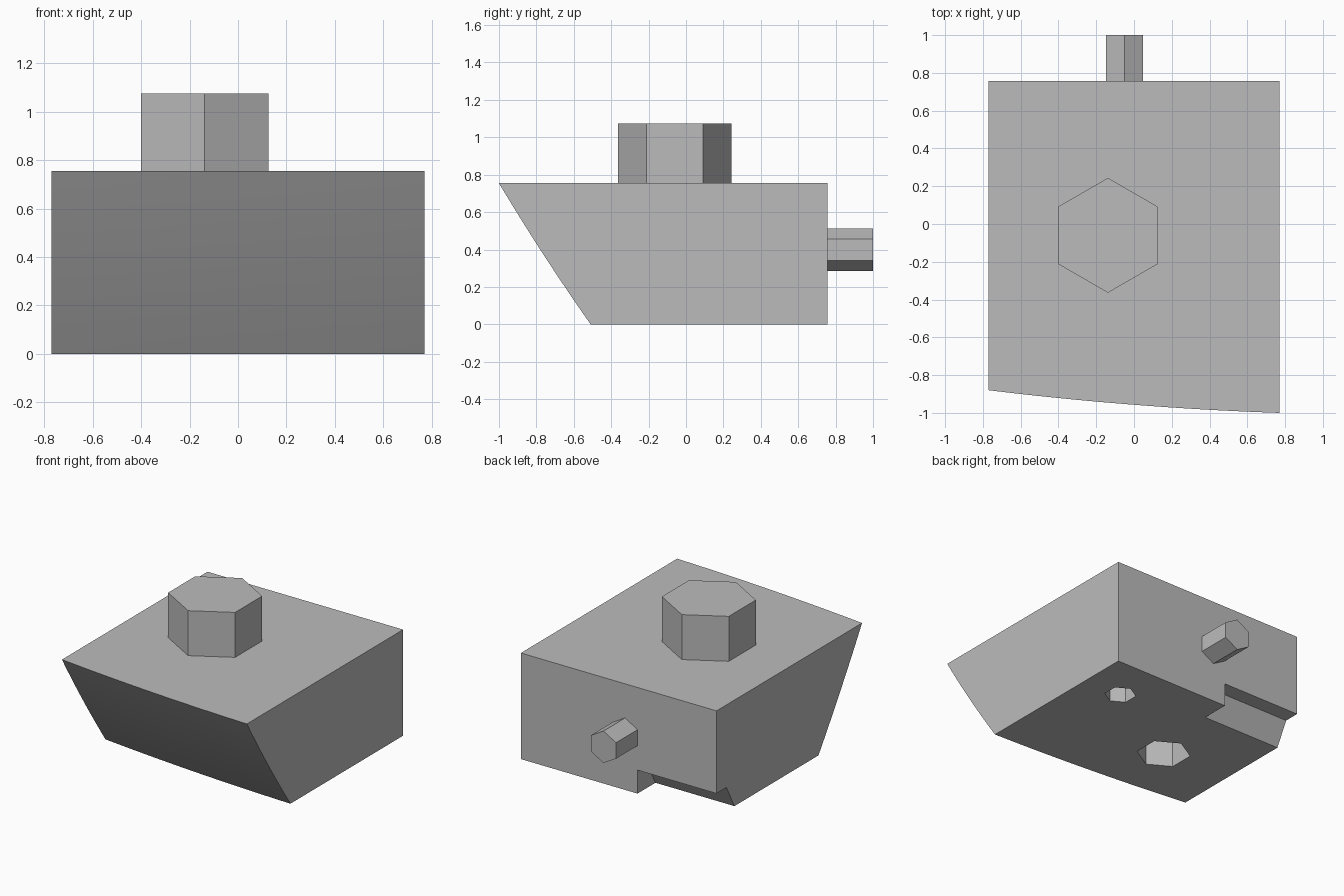
import bpy, bmesh, math
from mathutils import Matrix

cube = bpy.data.objects.get("Cube")
if cube:
    bpy.data.objects.remove(cube, do_unlink=True)

grey = bpy.data.materials.new("plain grey")
grey.use_nodes = True
grey.diffuse_color = (0.5, 0.5, 0.5, 1)
grey.node_tree.nodes["Principled BSDF"].inputs["Base Color"].default_value = (0.5, 0.5, 0.5, 1)


def finish(name, bm):
    bmesh.ops.recalc_face_normals(bm, faces=bm.faces)
    mesh = bpy.data.meshes.new(name)
    bm.to_mesh(mesh)
    bm.free()
    mesh.materials.append(grey)
    obj = bpy.data.objects.new(name, mesh)
    bpy.context.collection.objects.link(obj)
    return obj


def loft(name, rings):
    """Closed solid through a row of matching closed sections."""
    bm = bmesh.new()
    rows = [[bm.verts.new(p) for p in ring] for ring in rings]
    for a, b in zip(rows, rows[1:]):
        for i in range(len(a)):
            k = (i + 1) % len(a)
            bm.faces.new((a[i], a[k], b[k], b[i]))
    bm.faces.new(rows[0])
    bm.faces.new(rows[-1])
    return finish(name, bm)


def hexagon(name, radius, start, end, x, other, along_y=False):
    """Six-sided prism standing on z, or lying along y."""
    bm = bmesh.new()
    bmesh.ops.create_cone(bm, cap_ends=True, segments=6, radius1=radius,
                          radius2=radius, depth=end - start)
    # one corner points along y
    first = max(bm.verts, key=lambda v: v.co.y)
    if abs(first.co.x) > 0.01:
        bm.transform(Matrix.Rotation(math.pi / 6, 4, 'Z'))
    mid = (start + end) / 2
    place = (x, other, mid)
    if along_y:
        bm.transform(Matrix.Rotation(math.pi / 2, 4, 'X'))
        place = (x, mid, other)
    bm.transform(Matrix.Translation(place))
    return finish(name, bm)


# Main body: straight block with a raked, gently bowed front
HALF, BACK, HEIGHT = 0.77, 0.757, 0.755
STEPS_X, STEPS_Z = 24, 12


def front_y(u, t):
    bow = 0.017 * 4 * u * (1 - u) + 0.01 * 4 * t * (1 - t)
    return -0.39 - 0.12 * u - 0.49 * t - bow


sections = []
for i in range(STEPS_X + 1):
    u = i / STEPS_X
    x = -HALF + 2 * HALF * u
    ring = [(x, BACK, HEIGHT), (x, BACK, 0)]
    for j in range(STEPS_Z + 1):
        t = j / STEPS_Z
        ring.append((x, front_y(u, t), HEIGHT * t))
    sections.append(ring)
body = loft("body", sections)

# Merge the strips of the flat sides
bm = bmesh.new()
bm.from_mesh(body.data)
bmesh.ops.dissolve_limit(bm, angle_limit=0.0005, verts=bm.verts, edges=bm.edges)
bm.to_mesh(body.data)
bm.free()

# Notch with a sloped inner wall, and two hexagonal sockets underneath
notch_profile = [(0.497, -0.1), (0.555, 0), (0.645, 0.167), (0.9, 0.167), (0.9, -0.1)]
cutters = [
    loft("notch_cutter", [[(x, y, z) for y, z in notch_profile] for x in (-1, -0.148)]),
    hexagon("small_socket_cutter", 0.104, -0.1, 0.3, 0.473, 0.423),
    hexagon("large_socket_cutter", 0.178, -0.1, 0.3, -0.246, 0.01),
]
bpy.context.view_layer.objects.active = body
for cutter in cutters:
    cutter.hide_render = True
    mod = body.modifiers.new(cutter.name, 'BOOLEAN')
    mod.operation = 'DIFFERENCE'
    mod.solver = 'EXACT'
    mod.object = cutter
    bpy.ops.object.modifier_apply(modifier=mod.name)
    bpy.data.objects.remove(cutter, do_unlink=True)

# Smooth only the bowed front
bpy.ops.object.select_all(action='DESELECT')
body.select_set(True)
bpy.ops.object.shade_smooth_by_angle(angle=math.radians(20))

# Pegs on the top and the back
hexagon("top_peg", 0.304, HEIGHT - 0.02, 1.075, -0.138, -0.06)
hexagon("back_peg", 0.114, BACK - 0.02, 1.0, -0.05, 0.398, along_y=True)
